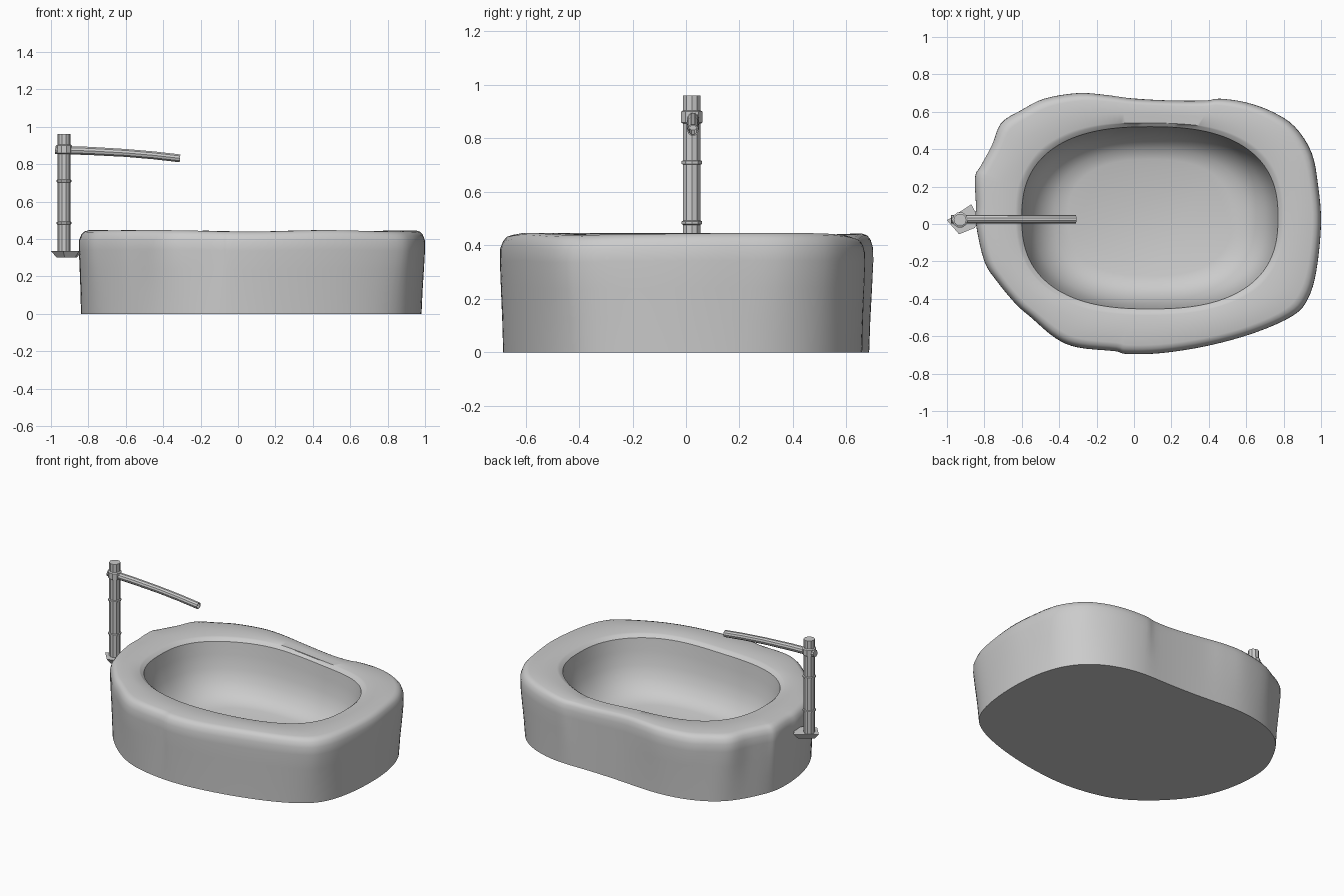
import bpy, bmesh, math
from mathutils import Vector

if "Cube" in bpy.data.objects:
    bpy.data.objects.remove(bpy.data.objects["Cube"])


def loft(name, rings, angle=35):
    """Skin closed rings of equal size and cap both ends."""
    bm = bmesh.new()
    vr = [[bm.verts.new(p) for p in r] for r in rings]
    n = len(vr[0])
    for a, b in zip(vr, vr[1:]):
        for i in range(n):
            j = (i + 1) % n
            bm.faces.new((a[i], a[j], b[j], b[i]))
    bm.faces.new(vr[0][::-1])
    bm.faces.new(vr[-1])
    bmesh.ops.recalc_face_normals(bm, faces=bm.faces)
    me = bpy.data.meshes.new(name)
    bm.to_mesh(me)
    bm.free()
    ob = bpy.data.objects.new(name, me)
    bpy.context.collection.objects.link(ob)
    bpy.ops.object.select_all(action='DESELECT')
    ob.select_set(True)
    bpy.context.view_layer.objects.active = ob
    if angle:
        bpy.ops.object.shade_smooth_by_angle(angle=math.radians(angle))
    return ob


def closed_spline(pts, steps):
    out, n = [], len(pts)
    for i in range(n):
        p0, p1, p2, p3 = (Vector(pts[(i + k) % n]) for k in (-1, 0, 1, 2))
        for s in range(steps):
            t = s / steps
            out.append(0.5 * (2 * p1 + (p2 - p0) * t + (2 * p0 - 5 * p1 + 4 * p2 - p3) * t * t
                              + (3 * p1 - p0 - 3 * p2 + p3) * t ** 3))
    return out


def smoothed(pts, passes):
    for _ in range(passes):
        n = len(pts)
        pts = [(pts[i - 1] + 2 * pts[i] + pts[(i + 1) % n]) / 4 for i in range(n)]
    return pts


# Rough stone outline seen from above
OUTLINE = [(1.0, 0), (.985, .2), (.95, .38), (.86, .52), (.74, .6), (.6, .65), (.46, .67),
           (.38, .66), (.2, .66), (0, .67), (-.15, .69), (-.3, .7), (-.48, .67), (-.6, .61),
           (-.71, .54), (-.76, .42), (-.82, .31), (-.85, .25), (-.845, .1), (-.845, 0),
           (-.8, -.2), (-.73, -.31), (-.63, -.43), (-.55, -.5), (-.42, -.61), (-.3, -.66),
           (-.1, -.68), (-.04, -.695), (.15, -.69), (.4, -.65), (.65, -.58), (.85, -.49),
           (.93, -.4), (.975, -.25)]
outer = closed_spline(OUTLINE, 4)
base = [p * 0.995 for p in smoothed(outer, 25)]
C = Vector((.085, .033))


def oval(a, b, n=2.5):
    """Superellipse sampled at the same angles as the outline."""
    ring = []
    for p in outer:
        d = (p - C).normalized()
        ring.append(C + d * (abs(d.x / a) ** n + abs(d.y / b) ** n) ** (-1 / n))
    return ring


def height(p, z):
    """Gentle unevenness of the top surface."""
    dip = .022 * math.exp(-((p.x - .3) / .3) ** 2 - ((p.y - .6) / .3) ** 2)
    wave = .004 * math.sin(7 * p.x + 3 * p.y)
    return z + (wave - dip) * max(0, min(1, (z - .1) / .3))


def level(a, b, t, z):
    return [(q.x, q.y, height(q, z)) for q in (p.lerp(r, t) for p, r in zip(a, b))]


# Stone basin: outer wall, rounded rim, lip and bowl
A, B = .685, .487
lip = oval(A, B)
rings = [level(base, outer, t, z) for t, z in ((0, 0), (.3, .12), (.7, .24), (1, .34), (.95, .39))]
rings += [level(outer, lip, t, z) for t, z in ((.05, .42), (.11, .436), (.2, .443), (.55, .443), (.86, .44))]
rings += [level(o, o, 0, z) for o, z in ((oval(A + .02, B + .02), .436), (lip, .42))]
for k, z in ((.98, .34), (.95, .25), (.9, .18), (.83, .125), (.75, .09), (.64, .07)):
    o = oval(A * k, B * k)
    rings.append(level(o, o, 0, z))
loft("stone_basin", rings, 40)

# Bamboo post with raised nodes
PX, PY = -.93, .022
R = .034
profile = [(.325, R)]
for z in (.485, .71):
    profile += [(z - .008, R), (z - .005, R + .006), (z + .005, R + .006), (z + .008, R)]
profile += [(.855, R), (.86, R + .008), (.9, R + .008), (.905, R), (.96, R)]


def circle(n, r):
    return [(r * math.cos(2 * math.pi * i / n), r * math.sin(2 * math.pi * i / n)) for i in range(n)]


loft("bamboo_post", [[(PX + u, PY + v, z) for u, v in circle(10, r)] for z, r in profile])

# Hollow bamboo spout, drooping slightly toward the basin
path = [(-.978, .876, .023), (-.8, .871, .023), (-.6, .86, .022), (-.45, .847, .022),
        (-.31, .831, .022), (-.31, .831, .017), (-.45, .847, .017)]
loft("bamboo_spout", [[(x + v * .08, PY + .004 + u, z + v) for u, v in circle(10, r)]
                      for x, z, r in path])

# Angular stone bracket under the post
FOOT = [(-1.0, .02), (-.87, .105), (-.835, .04), (-.85, -.02), (-.935, -.055)]
loft("post_bracket", [[(PX + .02 + (x - PX - .02) * k, PY + (y - PY) * k, z) for x, y in FOOT]
                      for k, z in ((.65, .3), (1, .335))], 0)
